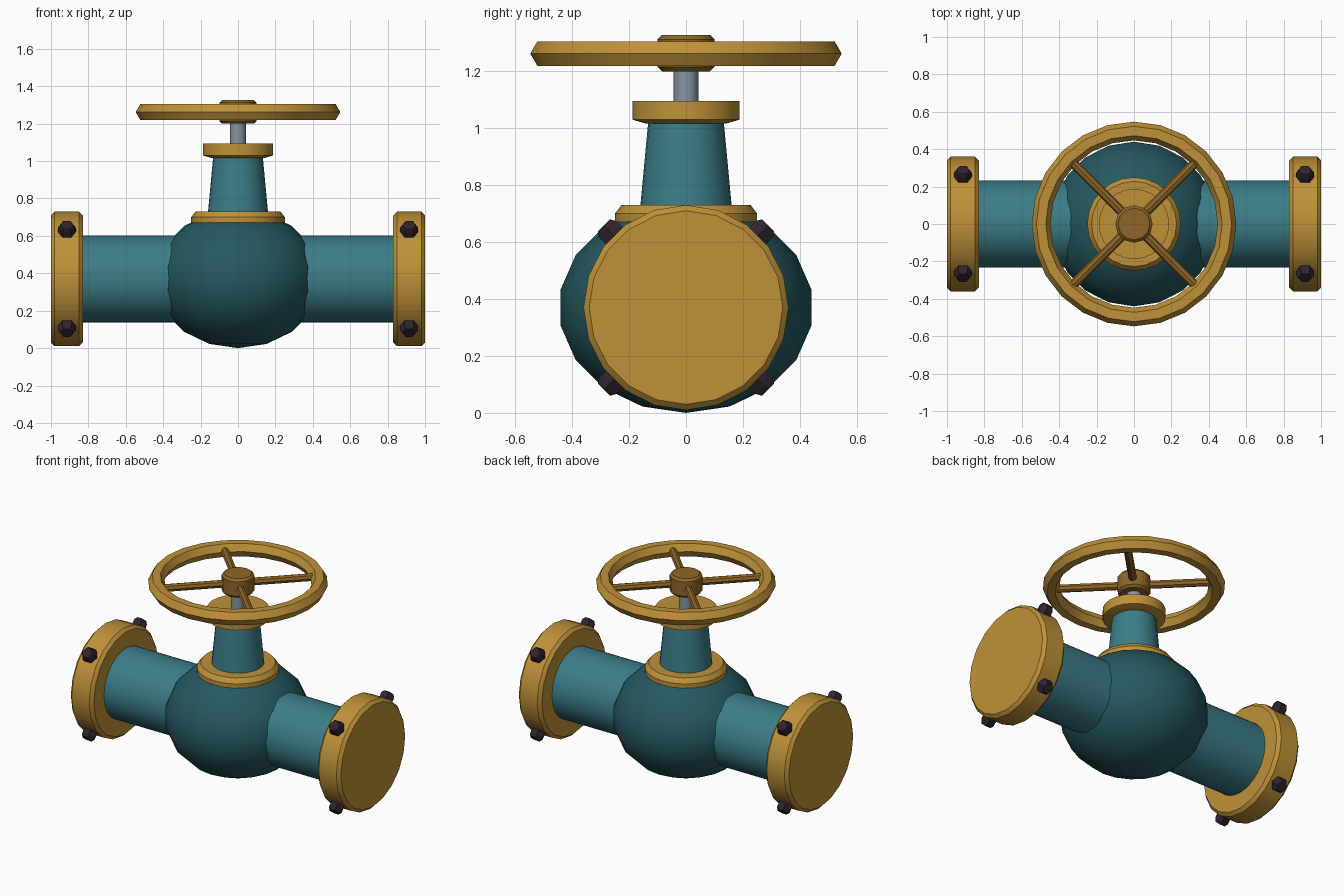
import bpy, bmesh, math
from mathutils import Matrix, Vector

if "Cube" in bpy.data.objects:
    bpy.data.objects.remove(bpy.data.objects["Cube"])

CZ = 0.37  # height of the pipe axis


def material(name, rgb):
    m = bpy.data.materials.new(name)
    m.diffuse_color = (*rgb, 1)
    m.use_nodes = True
    m.node_tree.nodes["Principled BSDF"].inputs["Base Color"].default_value = m.diffuse_color
    return m


teal = material("teal", (0.043, 0.205, 0.245))
dark_teal = material("dark_teal", (0.018, 0.098, 0.115))
gold = material("gold", (0.52, 0.285, 0.04))
dark_gold = material("dark_gold", (0.27, 0.135, 0.02))
steel = material("steel", (0.24, 0.30, 0.36))
bolt_dark = material("bolt_dark", (0.027, 0.017, 0.027))


def finish(bm, name, mat, matrix=Matrix(), angle=35):
    bmesh.ops.recalc_face_normals(bm, faces=bm.faces)
    me = bpy.data.meshes.new(name)
    bm.to_mesh(me)
    bm.free()
    me.materials.append(mat)
    ob = bpy.data.objects.new(name, me)
    bpy.context.collection.objects.link(ob)
    ob.matrix_world = matrix
    bpy.ops.object.select_all(action='DESELECT')
    ob.select_set(True)
    bpy.context.view_layer.objects.active = ob
    bpy.ops.object.shade_smooth_by_angle(angle=math.radians(angle))
    return ob


def lathe(name, profile, sides, mat, matrix=Matrix(), closed=False):
    """Spin (radius, height) points around local z; cap the ends unless closed."""
    bm = bmesh.new()
    rings = []
    for r, z in profile:
        rings.append([bm.verts.new((r * math.cos(2 * math.pi * i / sides),
                                    r * math.sin(2 * math.pi * i / sides), z))
                      for i in range(sides)])
    pairs = list(zip(rings, rings[1:]))
    if closed:
        pairs.append((rings[-1], rings[0]))
    else:
        bm.faces.new(rings[0])
        bm.faces.new(rings[-1])
    for a, b in pairs:
        for i in range(sides):
            j = (i + 1) % sides
            bm.faces.new((a[i], a[j], b[j], b[i]))
    return finish(bm, name, mat, matrix)


def along(direction, origin):
    """Place local z along a direction."""
    rot = Vector(direction).to_track_quat('Z', 'Y').to_matrix().to_4x4()
    return Matrix.Translation(origin) @ rot


# Squashed round valve body
bm = bmesh.new()
bmesh.ops.create_uvsphere(bm, u_segments=20, v_segments=9, radius=0.447)
bmesh.ops.scale(bm, vec=(1, 1, CZ / 0.447), verts=bm.verts)
finish(bm, "valve_body", dark_teal, Matrix.Translation((0, 0, CZ)), 40)

# Straight pipe through the body
lathe("pipe", [(0.232, -0.85), (0.232, 0.85)], 32, teal, along((1, 0, 0), (0, 0, CZ)))

# End flanges, each with four radial bolts
for side, label in ((1, "right"), (-1, "left")):
    lathe(label + "_flange",
          [(0.34, -0.085), (0.36, -0.065), (0.36, 0.065), (0.34, 0.085)],
          20, gold, along((1, 0, 0), (side * 0.915, 0, CZ)))
    for k in range(4):
        a = math.radians(45 + 90 * k)
        d = Vector((0, math.cos(a), math.sin(a)))
        # Local x stays on the pipe direction so a hexagon corner points along it
        x = Vector((1, 0, 0))
        rot = Matrix((x, d.cross(x), d)).transposed().to_4x4()
        lathe(f"{label}_bolt_{k + 1}",
              [(0.048, 0.31), (0.048, 0.388), (0.035, 0.408)], 6, bolt_dark,
              Matrix.Translation((side * 0.915, 0, CZ)) @ rot)

# Bonnet: base ring, tapered neck and top collar
lathe("bonnet_ring", [(0.25, 0.67), (0.25, 0.70), (0.227, 0.73)], 24, gold)
lathe("bonnet_neck", [(0.162, 0.71), (0.132, 1.03)], 24, teal)
lathe("bonnet_collar", [(0.14, 1.016), (0.188, 1.03), (0.188, 1.095)], 24, gold)

# Stem and hand wheel
lathe("stem", [(0.044, 1.05), (0.044, 1.25)], 12, steel)
lathe("wheel_hub", [(0.085, 1.20), (0.1, 1.215), (0.1, 1.312), (0.085, 1.327)],
      12, dark_gold)
WZ = 1.262
rim = [(0.497 + 0.05 * math.cos(math.pi * k / 3), WZ + 0.05 * math.sin(math.pi * k / 3))
       for k in range(6)]
lathe("wheel_rim", rim, 24, gold, closed=True)
for k in range(4):
    a = math.radians(45 + 90 * k)
    lathe(f"wheel_spoke_{k + 1}", [(0.025, 0.05), (0.025, 0.47)], 8, dark_gold,
          along((math.cos(a), math.sin(a), 0), (0, 0, WZ)))
